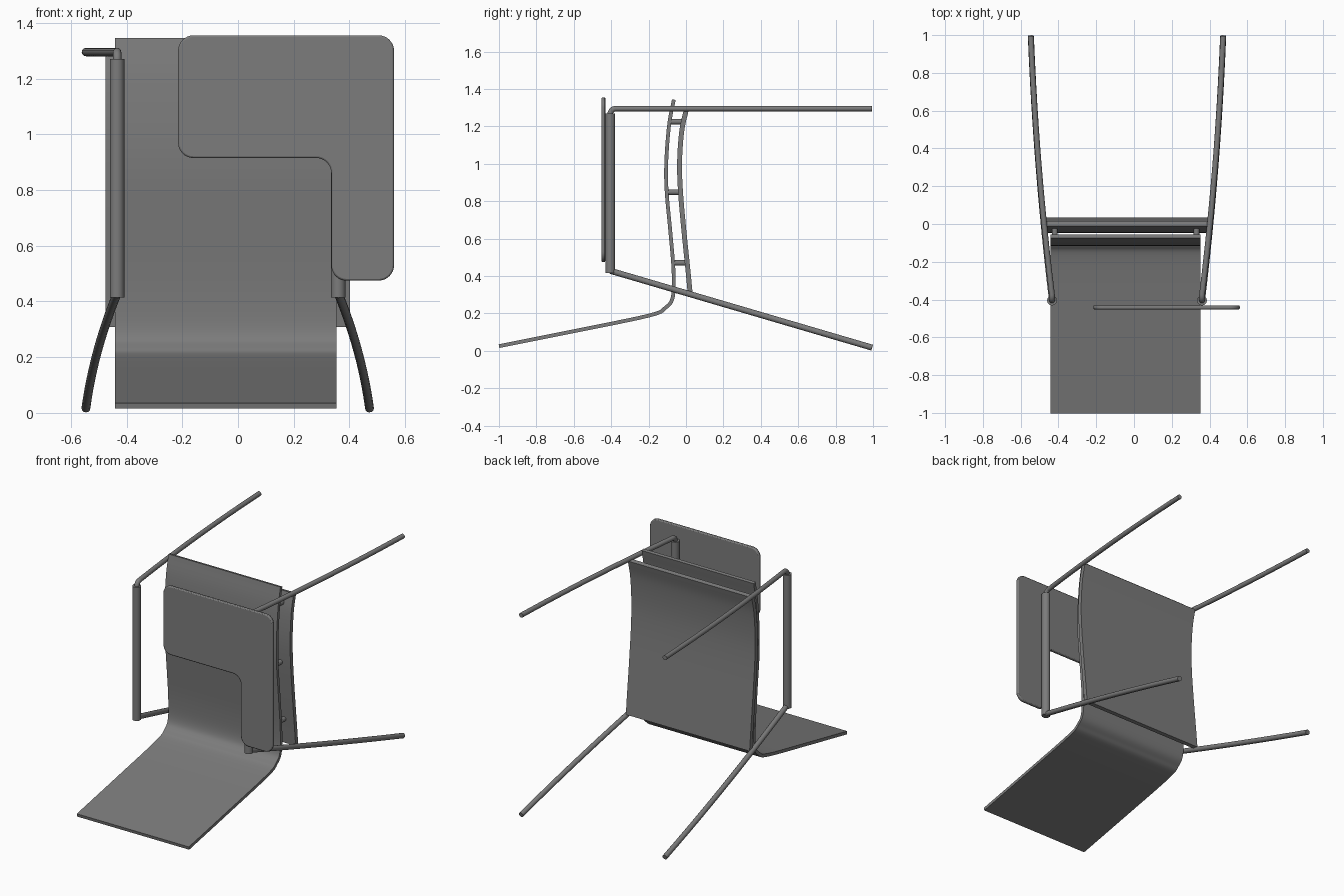
import bpy, bmesh, math
from mathutils import Vector

cube = bpy.data.objects.get("Cube")
if cube:
    bpy.data.objects.remove(cube, do_unlink=True)

MID = -0.037  # centre line between the two side frames

grey = bpy.data.materials.new("grey")
grey.use_nodes = True
COLOUR = (0.2, 0.2, 0.2, 1)
grey.diffuse_color = COLOUR
grey.node_tree.nodes["Principled BSDF"].inputs["Base Color"].default_value = COLOUR


def add(name, data):
    ob = bpy.data.objects.new(name, data)
    bpy.context.collection.objects.link(ob)
    data.materials.append(grey)
    bpy.ops.object.select_all(action='DESELECT')
    ob.select_set(True)
    bpy.context.view_layer.objects.active = ob
    return ob


def finish(name, bm):
    bmesh.ops.recalc_face_normals(bm, faces=bm.faces)
    me = bpy.data.meshes.new(name)
    bm.to_mesh(me)
    bm.free()
    ob = add(name, me)
    bpy.ops.object.shade_smooth_by_angle(angle=math.radians(35))
    return ob


def spline(pts, steps=6):
    """Smooth path through the points."""
    p = [Vector(q) for q in pts]
    p = [2 * p[0] - p[1]] + p + [2 * p[-1] - p[-2]]
    out = []
    for a, b, c, d in zip(p, p[1:], p[2:], p[3:]):
        for i in range(steps):
            t = i / steps
            out.append(0.5 * (2 * b + (c - a) * t + (2 * a - 5 * b + 4 * c - d) * t ** 2
                              + (3 * b - a - 3 * c + d) * t ** 3))
    return out + [p[-2]]


def extrude_outline(name, outline, offset):
    bm = bmesh.new()
    face = bm.faces.new([bm.verts.new(v) for v in outline])
    res = bmesh.ops.extrude_face_region(bm, geom=[face])
    moved = [g for g in res["geom"] if isinstance(g, bmesh.types.BMVert)]
    bmesh.ops.translate(bm, verts=moved, vec=offset)
    return bm


def bent_sheet(name, pts, x0, x1, thick):
    """Thick sheet that follows a (y, z) profile, from x0 to x1."""
    path = spline(pts)
    sides = ([], [])
    for i, p in enumerate(path):
        d = (path[min(i + 1, len(path) - 1)] - path[max(i - 1, 0)]).normalized()
        n = Vector((-d.y, d.x)) * thick / 2
        sides[0].append(p + n)
        sides[1].append(p - n)
    loop = sides[0] + sides[1][::-1]
    bm = extrude_outline(name, [(x0, q.x, q.y) for q in loop], (x1 - x0, 0, 0))
    return finish(name, bm)


def rod(name, a, b, r, sides=24):
    a, b = Vector(a), Vector(b)
    bm = bmesh.new()
    bmesh.ops.create_cone(bm, cap_ends=True, segments=sides, radius1=r, radius2=r,
                          depth=(b - a).length)
    bm.transform((b - a).to_track_quat('Z', 'Y').to_matrix().to_4x4())
    bmesh.ops.translate(bm, verts=bm.verts, vec=(a + b) / 2)
    return finish(name, bm)


def tube(name, pts, r):
    cu = bpy.data.curves.new(name, 'CURVE')
    cu.dimensions = '3D'
    cu.bevel_depth, cu.bevel_resolution, cu.use_fill_caps = r, 4, True
    sp = cu.splines.new('POLY')
    sp.points.add(len(pts) - 1)
    for q, p in zip(sp.points, pts):
        q.co = (*p, 1)
    add(name, cu)
    bpy.ops.object.convert(target='MESH')
    bpy.ops.object.shade_smooth_by_angle(angle=math.radians(35))


# Front shell: long flap, tight bend, then the bowed panel
bent_sheet("front_shell",
           [(-1.0, 0.025), (-0.6, 0.105), (-0.2, 0.188), (-0.11, 0.23), (-0.07, 0.29),
            (-0.067, 0.435), (-0.085, 0.65), (-0.104, 0.86), (-0.105, 1.02),
            (-0.09, 1.21), (-0.065, 1.343)], -0.441, 0.353, 0.02)

# Wider rear panel
bent_sheet("rear_panel",
           [(0.002, 1.29), (-0.022, 1.18), (-0.034, 1.02), (-0.03, 0.86),
            (-0.012, 0.65), (0.01, 0.435), (0.022, 0.31)], -0.475, 0.402, 0.026)

# Spacers joining the two sheets
for side in (-1, 1):
    for z, y0, y1 in ((1.225, -0.086, -0.014), (0.848, -0.103, -0.03), (0.47, -0.068, 0.006)):
        rod("spacer", (-0.044 + side * 0.375, y0, z), (-0.044 + side * 0.375, y1, z), 0.015, 16)

# Side frames: bowed legs, bent upper corner and a thick sleeve on the cross bar
for side, label in ((-1, "right"), (1, "left")):
    def bow(t):
        return MID + side * (0.397 + 0.112 * (1.5 * t - 0.5 * t * t))

    steps = [i / 12 for i in range(13)]
    lower = [(bow(t), -0.405 + 1.4 * t, 0.428 - 0.411 * t) for t in steps]
    corner = [(bow(0), -0.375 - 0.03 * math.sin(a), 1.265 + 0.03 * math.cos(a))
              for a in (math.radians(d) for d in range(90, 0, -15))]
    upper = [(bow(t), -0.375 + 1.37 * t, 1.295) for t in steps]
    tube(label + "_lower_leg", lower, 0.016)
    tube(label + "_upper_leg", [(bow(0), -0.405, 1.2)] + corner + upper, 0.015)
    rod(label + "_arm_sleeve", (bow(0), -0.405, 0.415), (bow(0), -0.405, 1.27), 0.026)

# L-shaped writing tablet with rounded corners
corners = [(-0.215, 0.915), (0.335, 0.915), (0.335, 0.475), (0.56, 0.475),
           (0.56, 1.355), (-0.215, 1.355)]
outline = []
for i, c in enumerate(corners):
    c = Vector(c)
    a = c + (Vector(corners[i - 1]) - c).normalized() * 0.055
    b = c + (Vector(corners[(i + 1) % 6]) - c).normalized() * 0.055
    centre = a + b - c
    for k in range(9):
        t = math.radians(90 * k / 8)
        p = centre + (a - centre) * math.cos(t) + (b - centre) * math.sin(t)
        outline.append((p.x, -0.452, p.y))
tablet = finish("writing_tablet", extrude_outline("writing_tablet", outline, (0, 0.021, 0)))
bevel = tablet.modifiers.new("soft_edge", 'BEVEL')
bevel.width, bevel.segments, bevel.limit_method = 0.006, 2, 'ANGLE'
bevel.angle_limit = math.radians(50)
